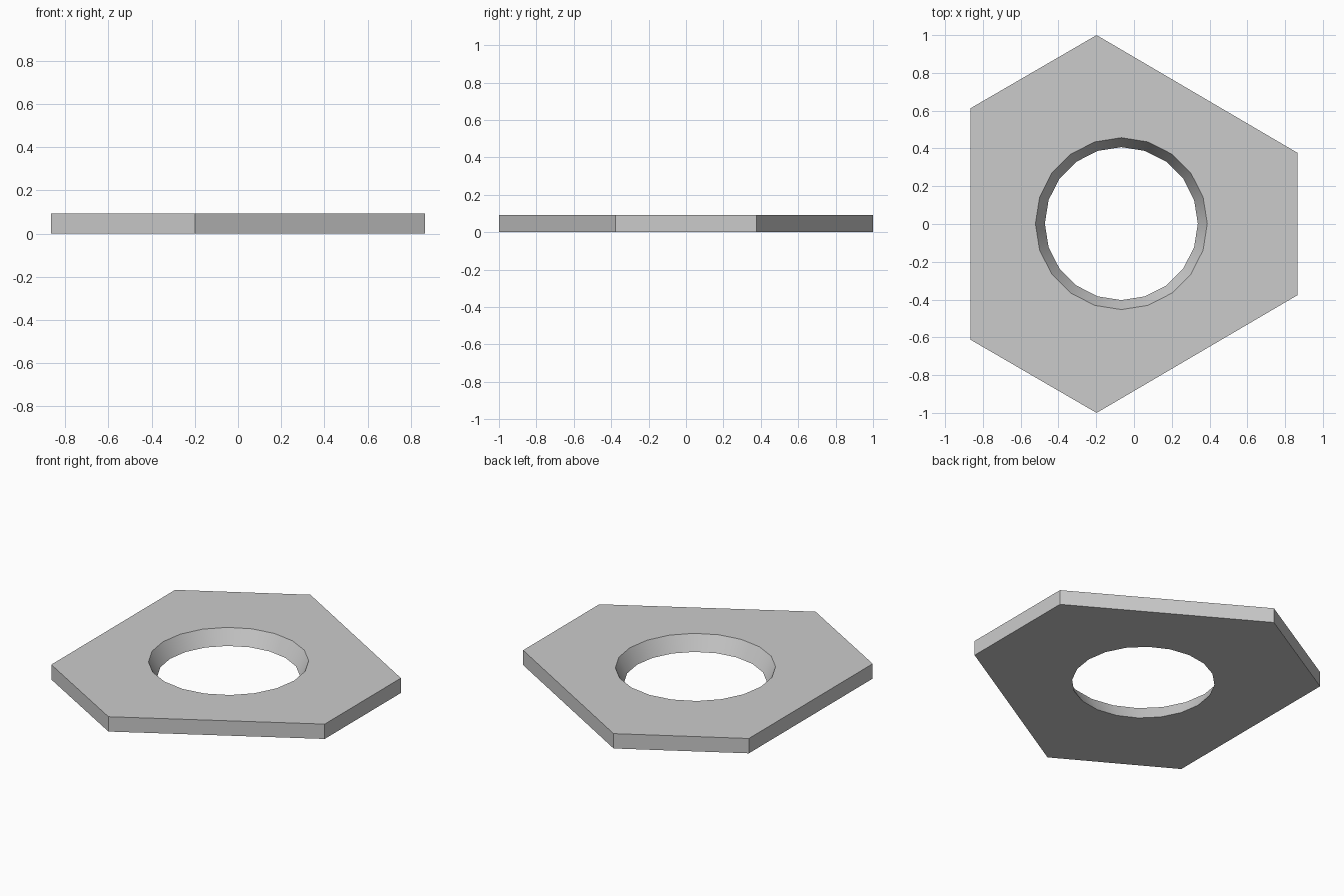
import bpy, bmesh, math

if "Cube" in bpy.data.objects:
    bpy.data.objects.remove(bpy.data.objects["Cube"])

T = 0.093                      # plate thickness
HOLE = (-0.067, 0.002)         # hole centre
R_BOTTOM, R_TOP = 0.405, 0.455  # tapered hole radii

# Six-sided plate: outline on the +y half, mirrored to -y
half = [(0.865, 0.377), (-0.198, 1.0), (-0.865, 0.613)]
outline = half + [(x, -y) for x, y in reversed(half)]
bm = bmesh.new()
face = bm.faces.new([bm.verts.new((x, y, 0)) for x, y in outline])
ext = bmesh.ops.extrude_face_region(bm, geom=[face])
top = [v for v in ext["geom"] if isinstance(v, bmesh.types.BMVert)]
bmesh.ops.translate(bm, verts=top, vec=(0, 0, T))
bmesh.ops.recalc_face_normals(bm, faces=bm.faces)
mesh = bpy.data.meshes.new("hex_plate")
bm.to_mesh(mesh)
bm.free()
plate = bpy.data.objects.new("hex_plate", mesh)
bpy.context.collection.objects.link(plate)

# Tapered 20-sided hole, cutter extended past both faces
slope = (R_TOP - R_BOTTOM) / T
e = 0.05
bpy.ops.mesh.primitive_cone_add(
    vertices=20, radius1=R_BOTTOM - slope * e, radius2=R_TOP + slope * e,
    depth=T + 2 * e, location=(*HOLE, T / 2))
cutter = bpy.context.object
cutter.name = "hole_cutter"
cutter.hide_render = True

cut = plate.modifiers.new("hole", 'BOOLEAN')
cut.operation = 'DIFFERENCE'
cut.solver = 'EXACT'
cut.object = cutter
bpy.ops.object.select_all(action='DESELECT')
plate.select_set(True)
bpy.context.view_layer.objects.active = plate
bpy.ops.object.modifier_apply(modifier=cut.name)
bpy.data.objects.remove(cutter)

# Smooth hole wall, sharp outer edges
bpy.ops.object.shade_smooth_by_angle(angle=math.radians(30))
